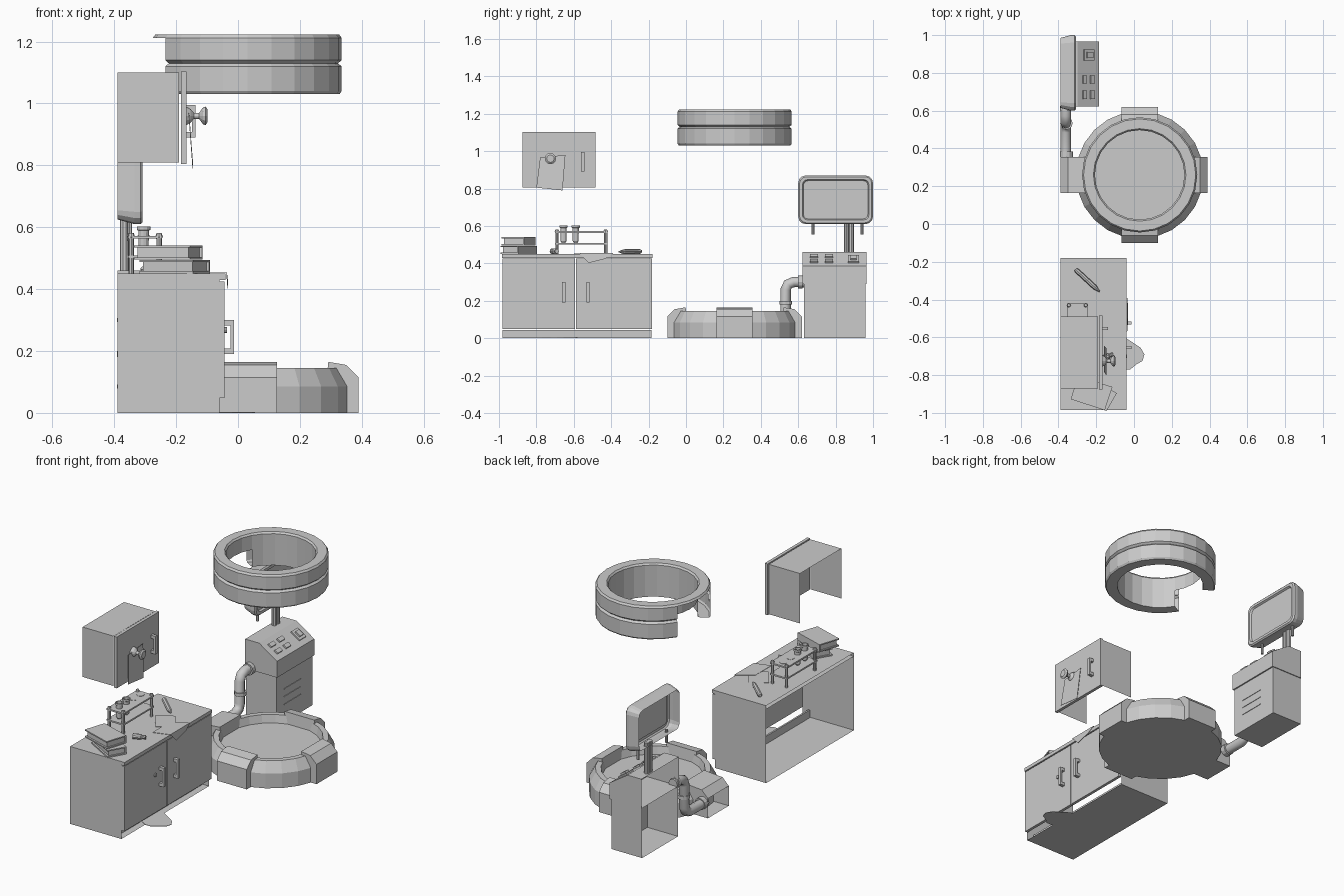
import bpy, bmesh, math
from mathutils import Vector, Matrix

if "Cube" in bpy.data.objects:
    bpy.data.objects.remove(bpy.data.objects["Cube"])

def mesh(name, verts, faces):
    me = bpy.data.meshes.new(name)
    me.from_pydata([tuple(v) for v in verts], [], faces)
    bm = bmesh.new(); bm.from_mesh(me)
    bmesh.ops.recalc_face_normals(bm, faces=bm.faces)
    bm.to_mesh(me); bm.free()
    ob = bpy.data.objects.new(name, me)
    bpy.context.collection.objects.link(ob)
    return ob

def box(name, x, y, z, skip=""):
    """Box from ranges; skip lists open sides: l r f b d u."""
    v = [(a, b, c) for c in z for b in y for a in x]
    f = dict(l=(0, 2, 6, 4), r=(1, 3, 7, 5), f=(0, 1, 5, 4), b=(2, 3, 7, 6), d=(0, 1, 3, 2), u=(4, 5, 7, 6))
    return mesh(name, v, [q for k, q in f.items() if k not in skip])

def turn(ob, deg, at):
    ob.data.transform(Matrix.Translation(at) @ Matrix.Rotation(math.radians(deg), 4, 'Z'))
    return ob

def prism(name, pts, vec, skip=()):
    """Extruded polygon; faces 0 and 1 are the caps."""
    n = len(pts); p = [Vector(q) for q in pts]
    f = [tuple(range(n)), tuple(range(n, 2 * n))]
    f += [(i, (i + 1) % n, (i + 1) % n + n, i + n) for i in range(n)]
    return mesh(name, p + [q + Vector(vec) for q in p], [q for i, q in enumerate(f) if i not in skip])

def revolve(name, prof, c, n=24, keep=lambda a, i: True, closed=False):
    m = len(prof)
    v = [(c[0] + r * math.cos(2 * math.pi * s / n), c[1] + r * math.sin(2 * math.pi * s / n), c[2] + z)
         for s in range(n) for r, z in prof]
    f = [(s * m + i, s * m + (i + 1) % m, (s + 1) % n * m + (i + 1) % m, (s + 1) % n * m + i)
         for s in range(n) for i in range(m if closed else m - 1) if keep((s + .5) * 360 / n, i)]
    if not closed:
        f += [tuple(s * m for s in range(n)), tuple(s * m + m - 1 for s in range(n))]
    return mesh(name, v, f)

def rod(name, p, q, prof, n=10):
    """Turned part along p-q; prof is a radius or (radius, fraction) pairs."""
    p, q = Vector(p), Vector(q); L = (q - p).length
    prof = prof if isinstance(prof, list) else [(prof, 0), (prof, 1)]
    ob = revolve(name, [(r, t * L) for r, t in prof], (0, 0, 0), n)
    ob.data.transform(Matrix.Translation(p) @ (q - p).to_track_quat('Z', 'Y').to_matrix().to_4x4())
    return ob

def handle(name, x, y, z0, z1, d=.03):
    t = .018
    prism(name, [(x, y, z0), (x + d, y, z0), (x + d, y, z1), (x, y, z1), (x, y, z1 - t), (x + d - .012, y, z1 - t),
                 (x + d - .012, y, z0 + t), (x, y, z0 + t)], (0, .018, 0))

# lower cabinet: open back, recessed kick board, two doors
box("counter_carcass", (-.39, -.06), (-.985, -.18), (0, .43), "lru")
box("counter_top", (-.39, -.04), (-.985, -.18), (.43, .45), "l")
box("kick_board", (-.11, -.10), (-.98, -.185), (0, .045))
for i, (a, b) in enumerate([(-.982, -.594), (-.588, -.183)]):
    box(f"counter_door_{i}", (-.06, -.043), (a, b), (.048, .425))
for i, y in enumerate((-.663, -.533)):
    handle(f"counter_handle_{i}", -.043, y, .19, .30)
rod("counter_lock", (-.045, -.70, .268), (-.036, -.70, .268), .01)

# wall cabinet: open back and bottom
box("wall_cabinet", (-.39, -.19), (-.87, -.49), (.81, 1.10), "lrd")
box("wall_cabinet_door", (-.185, -.167), (-.875, -.485), (.805, 1.103))
handle("wall_cabinet_handle", -.167, -.562, .89, .995)
rod("note_pin", (-.167, -.725, .96), (-.098, -.725, .96),
    [(.03, 0), (.022, .2), (.01, .35), (.01, .6), (.027, .78), (.03, .9), (.02, 1)], 12)
prism("pinned_note", [(-.16, -.78, .965), (-.16, -.645, .98), (-.147, -.66, .79), (-.147, -.80, .805)], (.002, 0, 0))

# test tube rack
R = (-.355, -.245); Y = (-.70, -.42)
for z in (.50, .563):
    plate = box("rack_shelf", R, Y, (z, z + .009))
for x in (-.345, -.255):
    for y in (-.69, -.43):
        rod("rack_post", (x, y, .45), (x, y, .582), [(.009, 0), (.009, .85), (.012, .9), (.008, 1)], 8)
for y in (-.655, -.59):
    rod("test_tube", (-.305, y, .508), (-.305, y, .603),
        [(.008, 0), (.016, .12), (.017, .85), (.022, .88), (.022, 1), (.016, 1), (.014, .5)], 12)
for y in (-.525, -.46):
    rod("rack_hole_rim", (-.305, y, .57), (-.305, y, .574), .02, 12)

# books: two covers, a spine and pages each
for i, (w, d, a, x, y, z, h) in enumerate([(.20, .11, -30, -.205, -.893, .451, .043), (.19, .13, -18, -.225, -.895, .496, .045)]):
    for name, X, YY, Z in [("cover_lower", (-w / 2, w / 2), (-d / 2, d / 2), (0, .007)),
                           ("cover_upper", (-w / 2, w / 2), (-d / 2, d / 2), (h - .007, h)),
                           ("spine", (-w / 2, w / 2), (d / 2 - .007, d / 2), (.007, h - .007)),
                           ("pages", (-w / 2 + .008, w / 2 - .008), (-d / 2 + .01, d / 2 - .007), (.007, h - .007))]:
        turn(box(f"book_{i}_{name}", X, YY, Z), a, (x, y, z))

# loose things on the counter and floor
rod("fallen_vial", (-.175, -.715, .465), (-.11, -.69, .465), [(.015, 0), (.015, .65), (.009, .72), (.012, 1)])
rod("pestle", (-.31, -.24, .464), (-.18, -.36, .462), [(.008, 0), (.013, .06), (.013, .78), (.003, 1)], 8)
prism("loose_paper", [(-.24, -.42, .4515), (-.16, -.53, .4515), (-.07, -.47, .4515), (-.15, -.36, .4515)], (0, 0, .002))
prism("edge_paper_top", [(-.13, -.60, .4525), (-.037, -.57, .4525), (-.037, -.39, .4525), (-.13, -.45, .4525)], (0, 0, .002))
prism("edge_paper_hang", [(-.038, -.57, .4545), (-.038, -.39, .4545), (-.034, -.43, .425), (-.034, -.52, .402)], (.002, 0, 0))
prism("floor_spill", [(-.09, -.58, .001), (-.05, -.60, .001), (-.01, -.625, .001), (.035, -.655, .001), (.055, -.69, .001),
                      (.045, -.725, .001), (.01, -.745, .001), (-.02, -.77, .001), (-.06, -.77, .001), (-.09, -.75, .001)], (0, 0, .002))

# round platform with four clamps
C = (.03, .26, 0)
revolve("platform", [(.27, 0), (.338, 0), (.338, .085), (.305, .145), (.275, .145), (.265, .10)], C)
for i in range(4):
    e = .42 if i == 2 else .36
    pts = [(.255, 0), (e, 0), (e, .115), (e - .04, .155), (.262, .165), (.255, .10)]
    ob = prism(f"platform_clamp_{i}", [(r, -.096, z) for r, z in pts], (0, .192, 0), (3,) if i == 2 else ())
    turn(ob, 90 * i, C)

# overhead ring: walls cut away on the wall side, top rim whole
prof = [(.237, 1.03), (.298, 1.03), (.305, 1.04), (.305, 1.12), (.293, 1.13), (.305, 1.14), (.305, 1.212), (.297, 1.223),
        (.245, 1.223), (.237, 1.213), (.237, 1.13)]
revolve("overhead_ring", prof, C, keep=lambda a, i: not 148 < a < 212 or 6 <= i <= 9, closed=True)

# control console, open at the back
box("console_body", (-.39, -.193), (.63, .96), (0, .29), "lu")
prism("console_head", [(-.39, .623, .29), (-.185, .623, .29), (-.185, .38, .0), (-.31, .623, .46), (-.39, .623, .46)][:2]
      + [(-.185, .623, .385), (-.30, .623, .46), (-.39, .623, .46)], (0, .342, 0), (6,))
def on_slope(name, t, y, w, d, h):
    """Box on the sloped panel at fraction t from its lower edge."""
    a = Vector((-.185, y, .385)).lerp(Vector((-.30, y, .46)), t)
    ob = box(name, (-d / 2, d / 2), (-w / 2, w / 2), (-.004, h))
    ob.data.transform(Matrix.Translation(a) @ Matrix.Rotation(math.atan2(.075, .115), 4, 'Y'))
for t in (.33, .68):
    for y in (.685, .765):
        on_slope("console_button", t, y, .044, .024, .01)
on_slope("console_gauge_plate", .48, .895, .06, .065, .008)
on_slope("console_gauge_dial", .48, .895, .032, .035, .018)
for z in (.10, .145, .19):
    box("console_vent", (-.194, -.190), (.70, .85), (z, z + .006))

# pipe from console to the wall-side clamp
path = [(.635, .30), (.575, .30), (.545, .288), (.533, .26), (.533, .13), (.52, .10), (.49, .085), (.34, .085)]
cu = bpy.data.curves.new("pipe_path", 'CURVE'); cu.dimensions = '3D'
cu.bevel_depth = .028; cu.bevel_resolution = 2; cu.use_fill_caps = True
sp = cu.splines.new('POLY'); sp.points.add(len(path) - 1)
for p, (y, z) in zip(sp.points, path):
    p.co = (-.361, y, z, 1)
bpy.context.collection.objects.link(bpy.data.objects.new("feed_pipe", cu))
rod("pipe_collar_top", (-.358, .60, .30), (-.358, .624, .30), .034, 12)
rod("pipe_collar_mid", (-.358, .533, .18), (-.358, .533, .20), .033, 12)
rod("pipe_collar_end", (-.358, .355, .085), (-.358, .385, .085), .034, 12)

# monitor: rounded tapered shell with recessed screen, open at the back
def loop(x, w, h, r):
    return [(x, .80 + sx * (w - r) + r * math.cos(a), .74 + sz * (h - r) + r * math.sin(a))
            for k, (sx, sz) in enumerate([(1, 1), (-1, 1), (-1, -1), (1, -1)])
            for a in [math.radians(90 * k + 30 * j) for j in range(4)]]
rings = [(-.389, .185, .115, .03), (-.335, .20, .13, .04), (-.315, .20, .13, .04), (-.308, .193, .123, .036),
         (-.308, .178, .108, .028), (-.318, .172, .102, .024)]
v = [p for q in rings for p in loop(*q)]
f = [(k * 16 + i, k * 16 + (i + 1) % 16, k * 16 + 16 + (i + 1) % 16, k * 16 + 16 + i) for k in range(5) for i in range(16)]
mesh("monitor", v, f + [tuple(range(80, 96))])
for y in (.858, .884):
    rod("monitor_neck", (-.367, y, .455), (-.367, y, .64), .015)
for y in (.68, .94):
    rod("monitor_peg", (-.35, y, .555), (-.35, y, .63), .008, 8)
